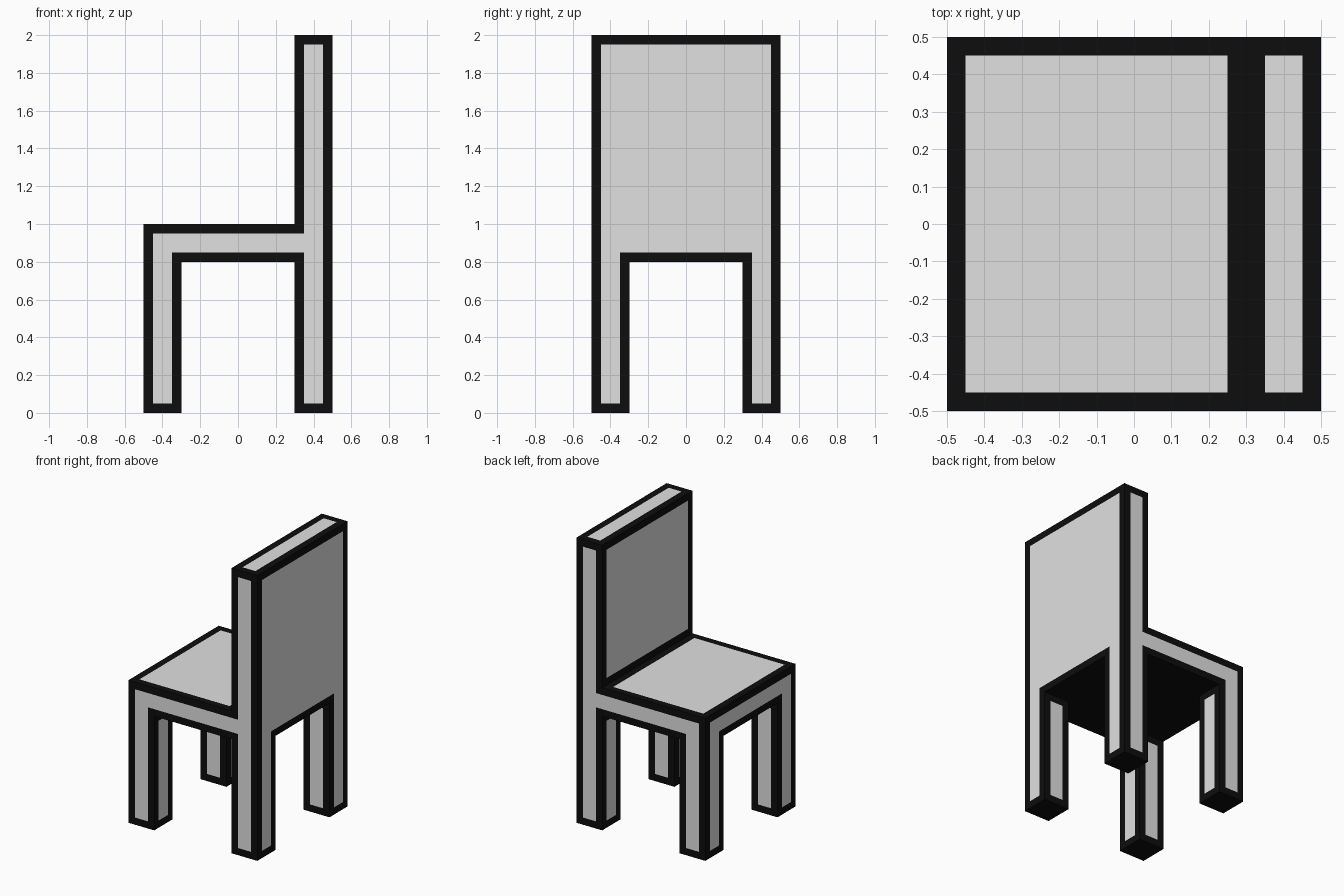
import bpy, bmesh
from mathutils import Vector

if "Cube" in bpy.data.objects:
    bpy.data.objects.remove(bpy.data.objects["Cube"])

BORDER = 0.05
# grid lines that bound legs, seat and backrest
XY = [-0.5, -0.3, 0.3, 0.5]
Z = [0.0, 0.8, 1.0, 2.0]


def material(name, rgb):
    m = bpy.data.materials.new(name)
    m.diffuse_color = (*rgb, 1.0)
    m.use_nodes = True
    m.node_tree.nodes["Principled BSDF"].inputs["Base Color"].default_value = m.diffuse_color
    return m


def solid(i, j, k):
    """Is this grid cell part of the chair?"""
    if not (0 <= i < 3 and 0 <= j < 3 and 0 <= k < 3):
        return False
    if k == 0:
        return i != 1 and j != 1      # four corner legs
    if k == 1:
        return True                   # full seat slab
    return i == 2                     # backrest along the +x edge


# outer skin of the joined legs, seat and backrest
bm = bmesh.new()
for i in range(3):
    for j in range(3):
        for k in range(3):
            if not solid(i, j, k):
                continue
            for axis in range(3):
                for side in (0, 1):
                    n = [i, j, k]
                    n[axis] += 2 * side - 1
                    if solid(*n):
                        continue
                    u, v = (axis + 1) % 3, (axis + 2) % 3
                    corners = [(0, 0), (1, 0), (1, 1), (0, 1)]
                    if side == 0:
                        corners.reverse()
                    verts = []
                    for a, b in corners:
                        p = [i, j, k]
                        p[axis] += side
                        p[u] += a
                        p[v] += b
                        verts.append(bm.verts.new((XY[p[0]], XY[p[1]], Z[p[2]])))
                    bm.faces.new(verts)
bmesh.ops.remove_doubles(bm, verts=bm.verts[:], dist=1e-4)
# merge coplanar cells into whole panels
bmesh.ops.dissolve_limit(bm, angle_limit=0.02, verts=bm.verts[:], edges=bm.edges[:])
bm.normal_update()

# grey panels inset in a black border; undersides stay black
panels = [f for f in bm.faces if f.normal.z > -0.5]
bmesh.ops.inset_individual(bm, faces=panels, thickness=BORDER, use_even_offset=True)
for f in panels:
    f.material_index = 1
bmesh.ops.triangulate(bm, faces=[f for f in bm.faces if len(f.verts) > 4])

mesh = bpy.data.meshes.new("chair")
bm.to_mesh(mesh)
bm.free()
mesh.materials.append(material("black border", (0.004, 0.004, 0.004)))
mesh.materials.append(material("light grey panel", (0.75, 0.75, 0.75)))
bpy.context.collection.objects.link(bpy.data.objects.new("chair", mesh))
